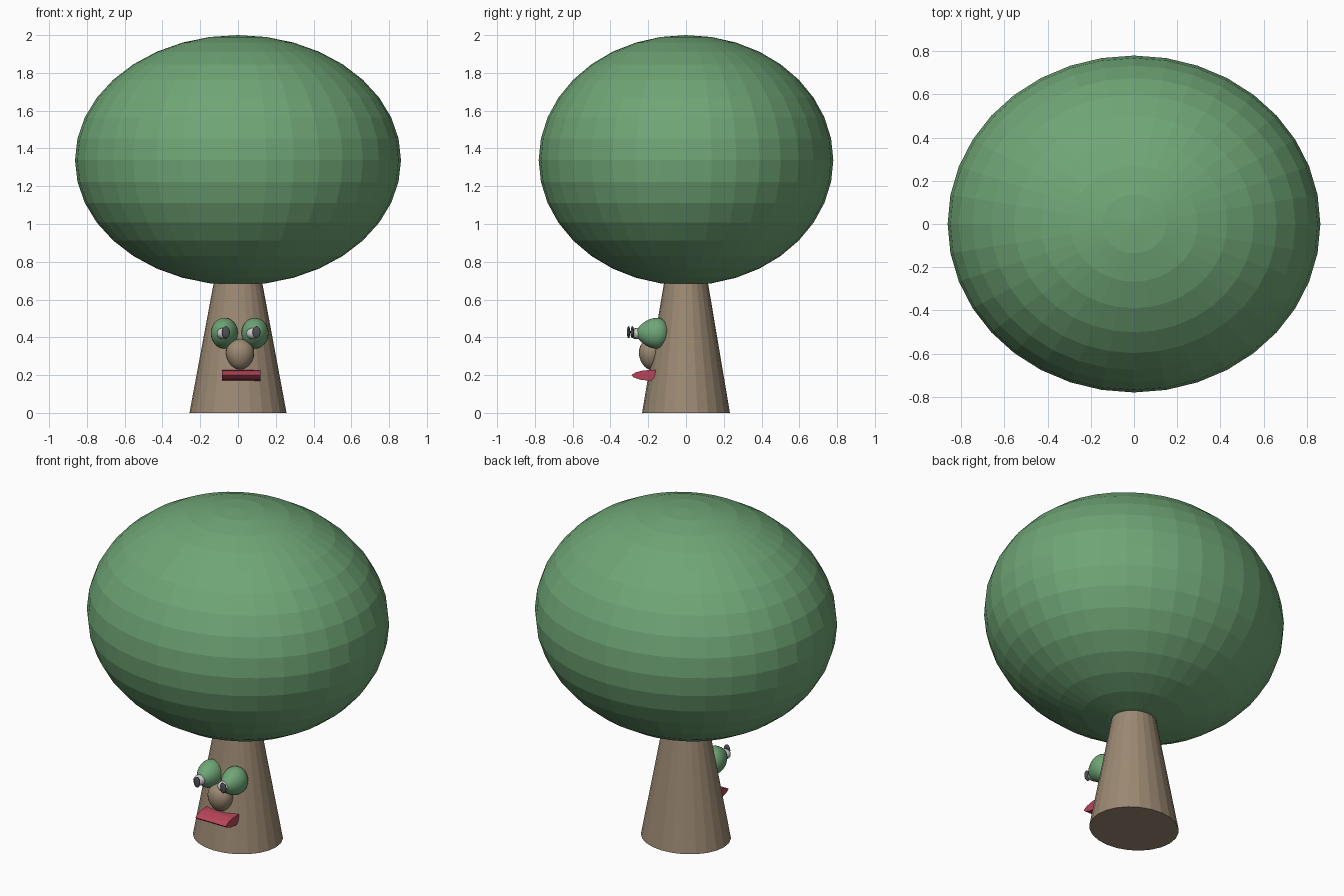
import bpy, bmesh
from mathutils import Matrix, Vector

if "Cube" in bpy.data.objects:
    bpy.data.objects.remove(bpy.data.objects["Cube"])


def material(name, rgb):
    m = bpy.data.materials.new(name)
    m.diffuse_color = (*rgb, 1)
    m.use_nodes = True
    m.node_tree.nodes["Principled BSDF"].inputs["Base Color"].default_value = m.diffuse_color
    return m


GREEN = material("leaf_green", (0.16, 0.38, 0.18))
BROWN = material("bark_brown", (0.33, 0.25, 0.17))
RED = material("lip_red", (0.48, 0.06, 0.10))
DARK = material("pupil_grey", (0.08, 0.08, 0.09))


def finish(name, bm, mat, smooth=False):
    bmesh.ops.recalc_face_normals(bm, faces=bm.faces)
    for f in bm.faces:
        f.smooth = smooth
    me = bpy.data.meshes.new(name)
    bm.to_mesh(me)
    bm.free()
    if mat:
        me.materials.append(mat)
    ob = bpy.data.objects.new(name, me)
    bpy.context.collection.objects.link(ob)
    return ob


def egg(name, centre, radii, mat, axis=2, taper=0.0, seg=24, rings=16, smooth=True):
    """Ellipsoid whose cross-section grows along one axis by the taper."""
    bm = bmesh.new()
    bmesh.ops.create_uvsphere(bm, u_segments=seg, v_segments=rings, radius=1)
    for v in bm.verts:
        k = 1 + taper * v.co[axis]
        p = Vector([c if i == axis else c * k for i, c in enumerate(v.co)])
        v.co = Vector([centre[i] + p[i] * radii[i] for i in range(3)])
    return finish(name, bm, mat, smooth)


# Crown: faceted ellipsoid
egg("crown", (0, 0, 1.338), (0.863, 0.78, 0.662), GREEN, seg=36, rings=18, smooth=False)

# Trunk: tapered, slightly oval, running up into the crown
bm = bmesh.new()
bmesh.ops.create_cone(bm, cap_ends=True, segments=24, radius1=0.257, radius2=0.119,
                      depth=0.74, matrix=Matrix.Translation((0, 0, 0.37)))
bmesh.ops.scale(bm, vec=(1, 0.905, 1), verts=bm.verts)
finish("trunk", bm, BROWN)

# Eyes: green egg socket, pale eyeball, dark pupil disc
for side, x, ball_x, pupil_x, dy in (("left", -0.072, -0.078, -0.064, -0.012),
                                     ("right", 0.09, 0.078, 0.098, 0.008)):
    egg(side + "_eye_socket", (x, -0.175, 0.422), (0.07, 0.088, 0.079), GREEN, axis=1, taper=0.25)
    egg(side + "_eyeball", (ball_x, -0.255 + dy / 2, 0.42), (0.034, 0.034, 0.03), None)
    egg(side + "_pupil", (pupil_x, -0.292 + dy, 0.427), (0.021, 0.009, 0.032), DARK)

# Nose
egg("nose", (0.011, -0.185, 0.31), (0.074, 0.064, 0.081), BROWN, taper=0.12)

# Mouth: lens profile extruded sideways
profile = [(-0.29, 0.2), (-0.265, 0.215), (-0.225, 0.225), (-0.155, 0.228),
           (-0.165, 0.19), (-0.185, 0.17), (-0.24, 0.175), (-0.275, 0.187)]
bm = bmesh.new()
face = bm.faces.new([bm.verts.new((-0.085, y, z)) for y, z in profile])
ext = bmesh.ops.extrude_face_region(bm, geom=[face], use_keep_orig=True)
bmesh.ops.translate(bm, vec=(0.205, 0, 0),
                    verts=[g for g in ext["geom"] if isinstance(g, bmesh.types.BMVert)])
finish("mouth", bm, RED)
